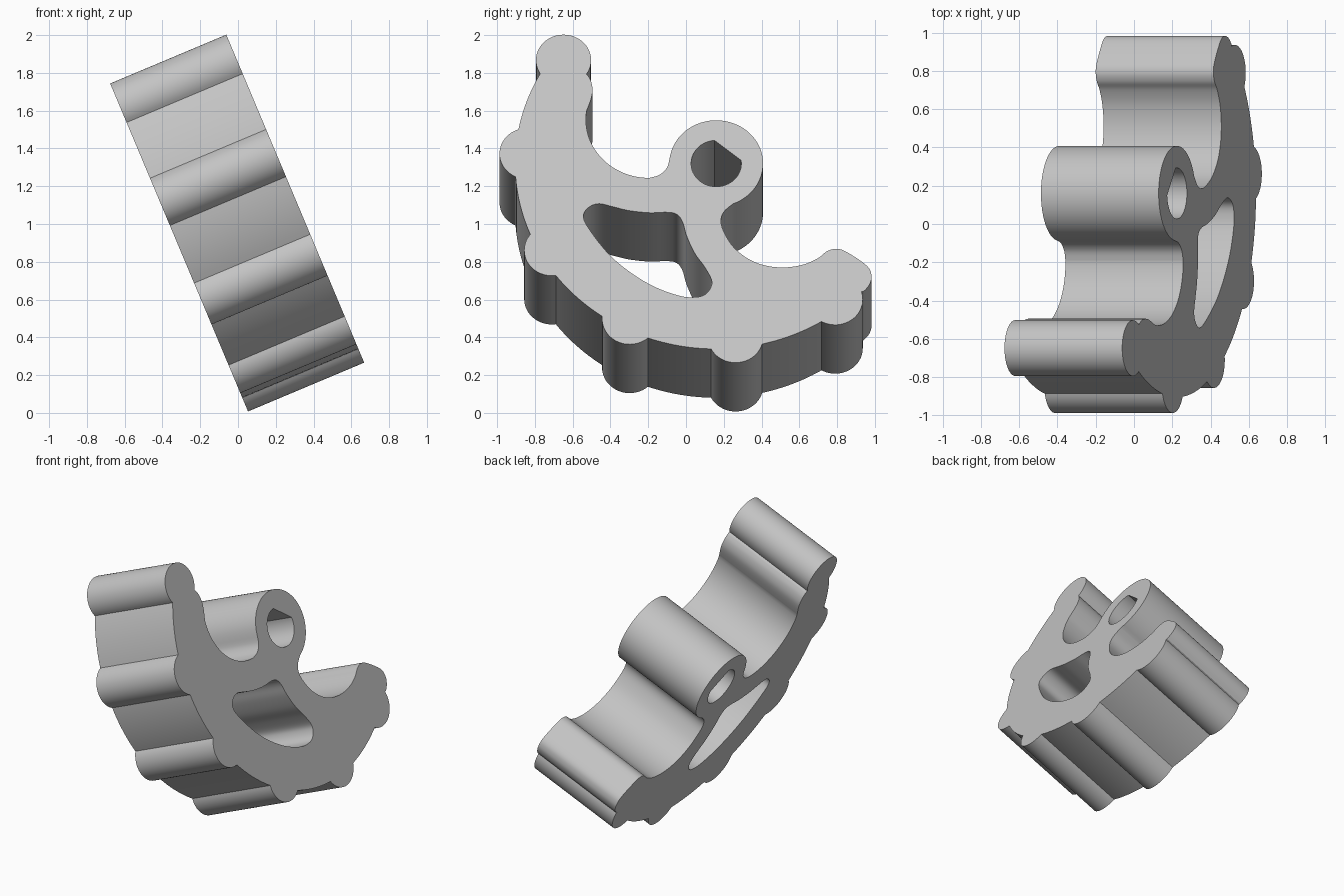
import bpy, bmesh, math
from mathutils import Matrix, Vector

cube = bpy.data.objects.get("Cube")
if cube:
    bpy.data.objects.remove(cube, do_unlink=True)

HUB = Vector((0.16, 1.15))      # centre of hub and outer rim
RIM, PITCH, LOBE = 1.065, 1.003, 0.146
START, STEP, LOBES = 143.7, 33.04, 6
DEPTH = 0.667


def arc(centre, radius, a0, a1, n):
    """Points on an arc, angles in degrees."""
    angles = [math.radians(a0 + (a1 - a0) * i / n) for i in range(n + 1)]
    return [centre + radius * Vector((math.cos(a), math.sin(a))) for a in angles]


def smooth(points, closed=False, n=5):
    """Catmull-Rom curve through the points."""
    p = [Vector(q) for q in points]
    p = [p[-1]] + p + p[:2] if closed else [p[0]] + p + [p[-1]]
    out = []
    for a, b, c, d in zip(p, p[1:], p[2:], p[3:]):
        for i in range(n):
            t = i / n
            out.append(0.5 * (2 * b + (c - a) * t + (2 * a - 5 * b + 4 * c - d) * t * t
                              + (3 * b - a - 3 * c + d) * t ** 3))
    return out if closed else out + [p[-1]]


# Scalloped rim: lobes joined by arcs of the rim circle
half = math.degrees(math.acos((PITCH**2 + RIM**2 - LOBE**2) / (2 * PITCH * RIM)))
h = math.radians(half)
turn = math.degrees(math.atan2(RIM * math.sin(h), RIM * math.cos(h) - PITCH))
outline = []
for i in range(LOBES):
    a = START + STEP * i
    centre = arc(HUB, PITCH, a, a, 1)[0]
    outline += arc(centre, LOBE, a - (178 if i == 0 else turn), a + turn, 36 if i == 0 else 24)
    if i < LOBES - 1:
        outline += arc(HUB, RIM, a + half, a + STEP - half, 12)[1:-1]

# Short arm tip and the pocket beside the hub
outline += smooth([(0.935, 0.41), (0.97, 0.452), (0.982, 0.505), (0.957, 0.563),
                   (0.85, 0.642), (0.795, 0.66), (0.745, 0.645), (0.70, 0.607),
                   (0.62, 0.569), (0.52, 0.553), (0.42, 0.564), (0.33, 0.602),
                   (0.25, 0.672), (0.20, 0.759), (0.185, 0.824), (0.203, 0.876),
                   (0.25, 0.919)])[1:-1]
# Hub, then the round pocket and the long arm's inner corner
outline += arc(HUB, 0.248, -68.7, 168, 48)
outline += smooth([(-0.085, 1.19), (-0.10, 1.128), (-0.14, 1.085), (-0.195, 1.067)])[1:-1]
outline += arc(Vector((-0.195, 1.402)), 0.335, -90, -189, 24)
outline += smooth([(-0.525, 1.455), (-0.503, 1.52), (-0.495, 1.57),
                   (-0.502, 1.62), (-0.522, 1.66)])[1:-1]

# Window through the web
window = smooth([(-0.458, 0.919), (-0.51, 0.902), (-0.542, 0.856), (-0.521, 0.787),
                 (-0.415, 0.637), (-0.299, 0.528), (-0.167, 0.442), (-0.034, 0.39),
                 (0.045, 0.382), (0.098, 0.396), (0.13, 0.436), (0.135, 0.482),
                 (0.098, 0.557), (0.045, 0.637), (0.003, 0.735), (-0.019, 0.816),
                 (-0.05, 0.859), (-0.103, 0.87), (-0.193, 0.867), (-0.299, 0.879),
                 (-0.378, 0.899)], closed=True)

# Flat-sided shaft hole
shaft = arc(HUB, 0.133, 94, 368, 40)

# Extrude the profile through its depth
curve = bpy.data.curves.new("ratchet_segment", "CURVE")
curve.dimensions = "2D"
curve.fill_mode = "BOTH"
curve.extrude = DEPTH / 2
for loop in (outline, window, shaft):
    spline = curve.splines.new("POLY")
    spline.points.add(len(loop) - 1)
    for point, q in zip(spline.points, loop):
        point.co = (q.x, q.y, 0, 1)
    spline.use_cyclic_u = True
part = bpy.data.objects.new("ratchet_segment", curve)
bpy.context.collection.objects.link(part)
bpy.ops.object.select_all(action="DESELECT")
part.select_set(True)
bpy.context.view_layer.objects.active = part
bpy.ops.object.convert(target="MESH")
part = bpy.context.object

# Weld caps to walls and lean the part into place
tilt = math.radians(22.8)
across, up = Vector((0, 1, 0)), Vector((-math.sin(tilt), 0, math.cos(tilt)))
pose = Matrix((across, up, across.cross(up))).transposed().to_4x4()
bm = bmesh.new()
bm.from_mesh(part.data)
bmesh.ops.remove_doubles(bm, verts=bm.verts, dist=0.0005)
bmesh.ops.transform(bm, matrix=Matrix.Translation((0.363, 0, 0.131)) @ pose, verts=bm.verts)
bmesh.ops.recalc_face_normals(bm, faces=bm.faces)
bm.to_mesh(part.data)
bm.free()
bpy.ops.object.shade_smooth_by_angle(angle=math.radians(30))

# Plain grey
grey = bpy.data.materials.new("plain_grey")
grey.use_nodes = True
grey.diffuse_color = (0.55, 0.55, 0.55, 1)
grey.node_tree.nodes["Principled BSDF"].inputs["Base Color"].default_value = (0.55, 0.55, 0.55, 1)
part.data.materials.clear()
part.data.materials.append(grey)
